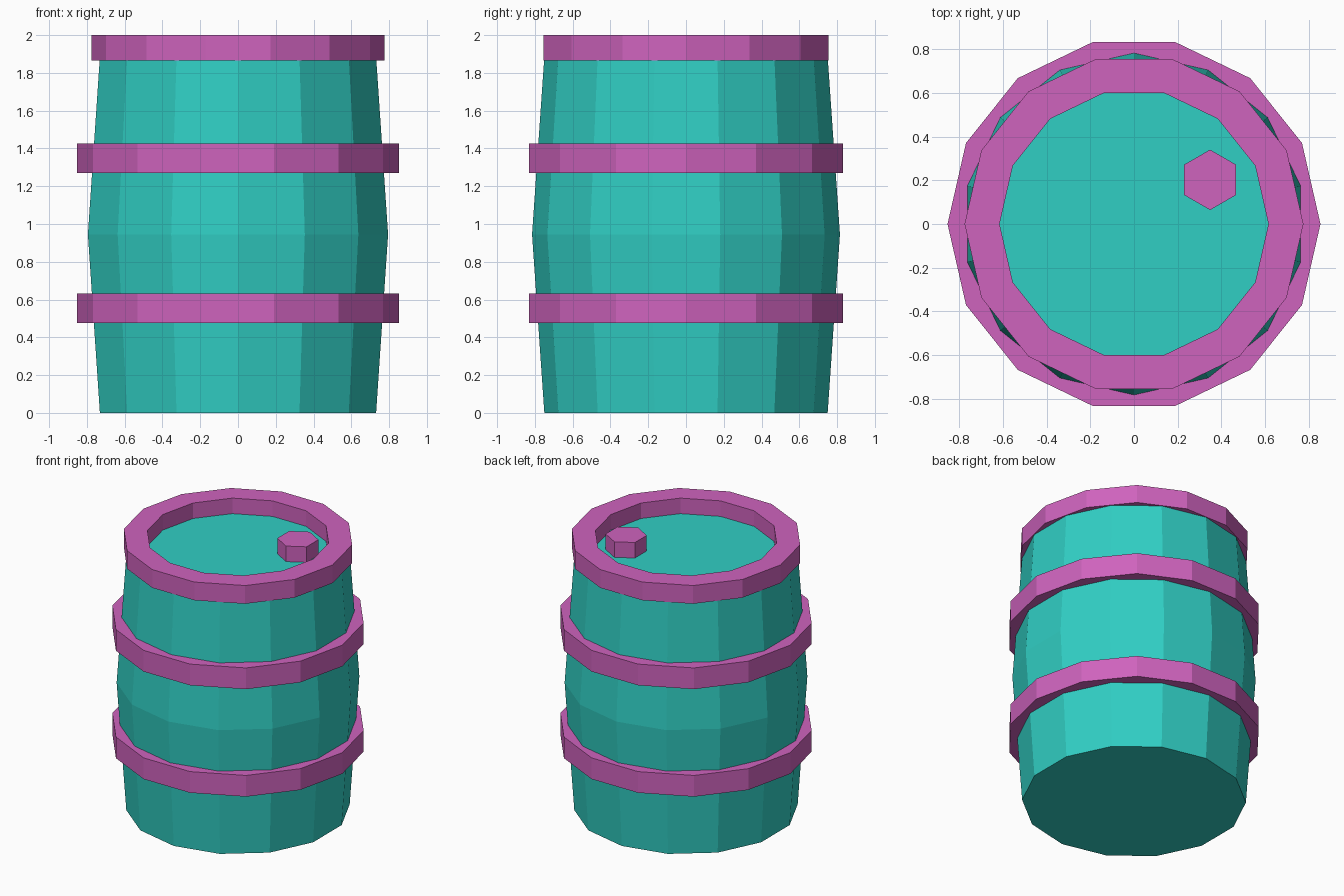
import bpy
import bmesh
from math import cos, sin, pi

cube = bpy.data.objects.get("Cube")
if cube:
    bpy.data.objects.remove(cube, do_unlink=True)

SIDES = 14


def make_material(name, rgb):
    mat = bpy.data.materials.new(name)
    mat.use_nodes = True
    color = (*rgb, 1.0)
    mat.diffuse_color = color
    mat.node_tree.nodes["Principled BSDF"].inputs["Base Color"].default_value = color
    return mat


teal = make_material("teal", (0.03, 0.62, 0.55))
pink = make_material("pink", (0.62, 0.125, 0.51))


def lathe(name, profile, mat, sides=SIDES, turn=0.0, center=(0, 0), closed=False):
    """Spin (radius, z) points into a faceted solid; closed profiles make rings."""
    bm = bmesh.new()
    rings = []
    for r, z in profile:
        angles = [turn + 2 * pi * i / sides for i in range(sides)]
        rings.append([bm.verts.new((center[0] + r * cos(a), center[1] + r * sin(a), z))
                      for a in angles])
    pairs = list(zip(rings, rings[1:]))
    if closed:
        pairs.append((rings[-1], rings[0]))
    else:
        bm.faces.new(rings[0])
        bm.faces.new(rings[-1])
    for low, high in pairs:
        for i in range(sides):
            j = (i + 1) % sides
            bm.faces.new((low[i], low[j], high[j], high[i]))
    bmesh.ops.recalc_face_normals(bm, faces=bm.faces)
    mesh = bpy.data.meshes.new(name)
    bm.to_mesh(mesh)
    bm.free()
    mesh.materials.append(mat)
    obj = bpy.data.objects.new(name, mesh)
    bpy.context.collection.objects.link(obj)
    return obj


def hoop(name, inner, outer, bottom, top):
    profile = [(outer, bottom), (outer, top), (inner, top), (inner, bottom)]
    return lathe(name, profile, pink, closed=True)


# Bulging body with flat lid, a corner facing front and back
lathe("barrel_body", [(0.75, 0), (0.815, 0.945), (0.75, 1.885)], teal, turn=pi / 2)

# Hoops around the body and the rim above the lid
hoop("lower_hoop", 0.69, 0.853, 0.475, 0.632)
hoop("upper_hoop", 0.69, 0.853, 1.27, 1.427)
hoop("top_rim", 0.615, 0.775, 1.865, 2.0)

# Hexagonal plug on the lid
lathe("lid_plug", [(0.138, 1.87), (0.138, 2.0)], pink, sides=6, turn=pi / 2,
      center=(0.348, 0.202))
